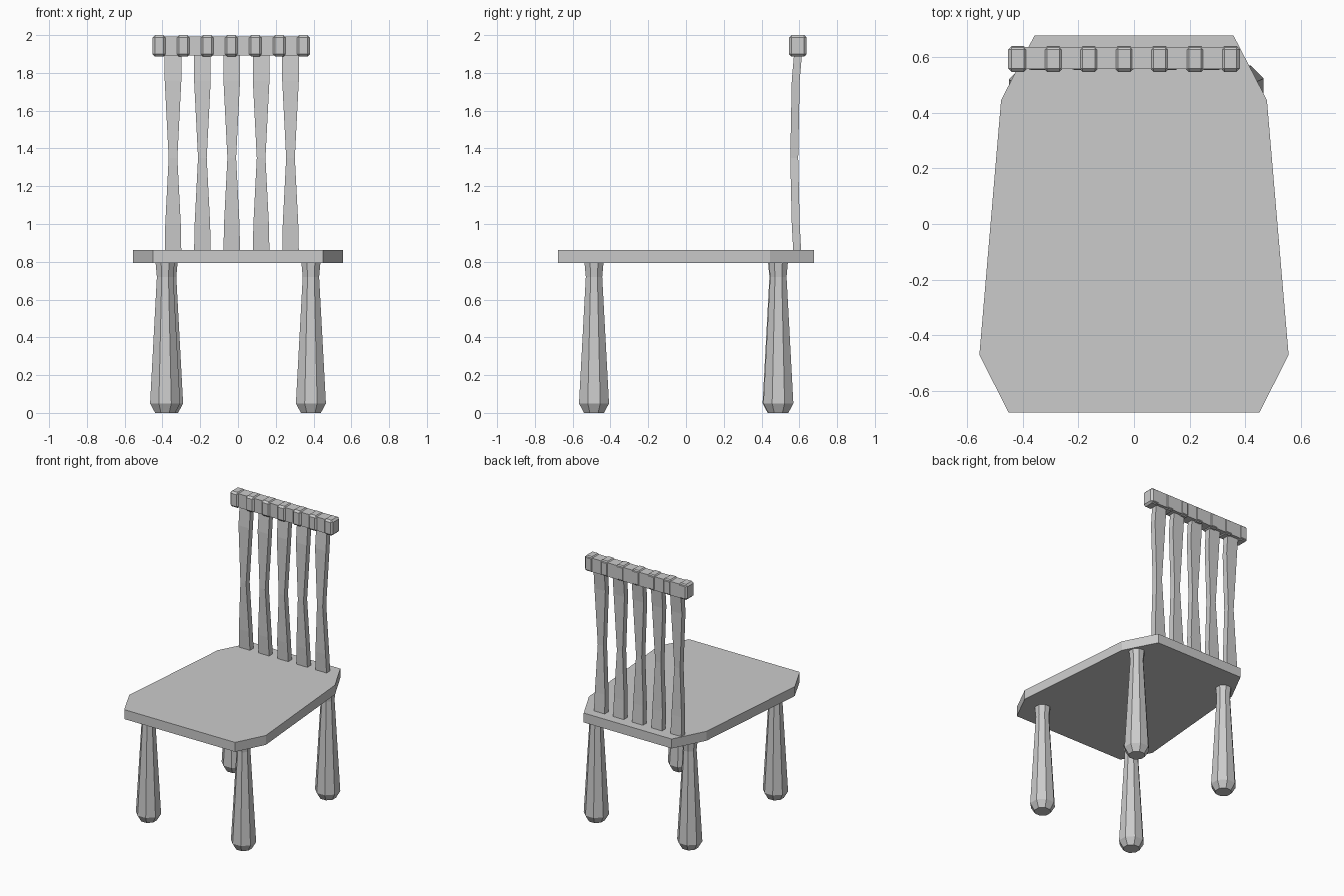
import bpy, bmesh
from math import cos, sin, pi

if "Cube" in bpy.data.objects:
    bpy.data.objects.remove(bpy.data.objects["Cube"])

grey = bpy.data.materials.new("plain_grey")
grey.use_nodes = True
grey.diffuse_color = (0.6, 0.6, 0.6, 1)
grey.node_tree.nodes["Principled BSDF"].inputs["Base Color"].default_value = (0.6, 0.6, 0.6, 1)


def loft(name, rings):
    """Skin a stack of equal-sized point rings and cap both ends."""
    bm = bmesh.new()
    loops = [[bm.verts.new(p) for p in ring] for ring in rings]
    for low, high in zip(loops, loops[1:]):
        for i in range(len(low)):
            j = (i + 1) % len(low)
            bm.faces.new((low[i], low[j], high[j], high[i]))
    bm.faces.new(loops[0][::-1])
    bm.faces.new(loops[-1])
    bmesh.ops.recalc_face_normals(bm, faces=bm.faces)
    mesh = bpy.data.meshes.new(name)
    bm.to_mesh(mesh)
    bm.free()
    mesh.materials.append(grey)
    obj = bpy.data.objects.new(name, mesh)
    bpy.context.collection.objects.link(obj)
    return obj


def rect(x0, x1, y0, y1, z):
    return [(x0, y0, z), (x1, y0, z), (x1, y1, z), (x0, y1, z)]


def box(name, x, y, z, bevel=0):
    obj = loft(name, [rect(*x, *y, h) for h in z])
    if bevel:
        mod = obj.modifiers.new("Bevel", "BEVEL")
        mod.width = bevel
        mod.segments = 1
    return obj


# Seat: a tapered slab with clipped corners
half = [(0.45, -0.677), (0.555, -0.47), (0.477, 0.445), (0.357, 0.677)]
outline = half + [(-x, y) for x, y in reversed(half)]
loft("seat", [[(x, y, z) for x, y in outline] for z in (0.793, 0.862)])

# Legs: eight-sided clubs, (radius, height)
leg_profile = [(0.057, 0), (0.086, 0.05), (0.047, 0.72), (0.055, 0.80)]
legs = {"front_left_leg": (0.386, -0.487), "front_right_leg": (-0.386, -0.487),
        "back_left_leg": (0.386, 0.489), "back_right_leg": (-0.37, 0.485)}
for name, (cx, cy) in legs.items():
    loft(name, [[(cx + r * cos((i + 0.5) * pi / 4), cy + r * sin((i + 0.5) * pi / 4), z)
                 for i in range(8)] for r, z in leg_profile])

# Back slats: waisted and bowed forward, (height, half width, front y)
slat_profile = [(0.85, 0.044, 0.568), (1.0, 0.041, 0.56), (1.35, 0.023, 0.552),
                (1.76, 0.044, 0.56), (1.90, 0.044, 0.572)]
for i in range(5):
    cx = -0.344 + 0.1555 * i
    loft(f"back_slat_{i + 1}",
         [rect(cx - w, cx + w, y, y + 0.042, z) for z, w, y in slat_profile])

# Top rail with a row of bevelled blocks around it
box("top_rail", (-0.44, 0.37), (0.557, 0.635), (1.892, 1.993))
for i in range(7):
    cx = -0.417 + 0.1272 * i
    box(f"rail_block_{i + 1}", (cx - 0.035, cx + 0.035), (0.546, 0.639), (1.886, 2.0), 0.013)
